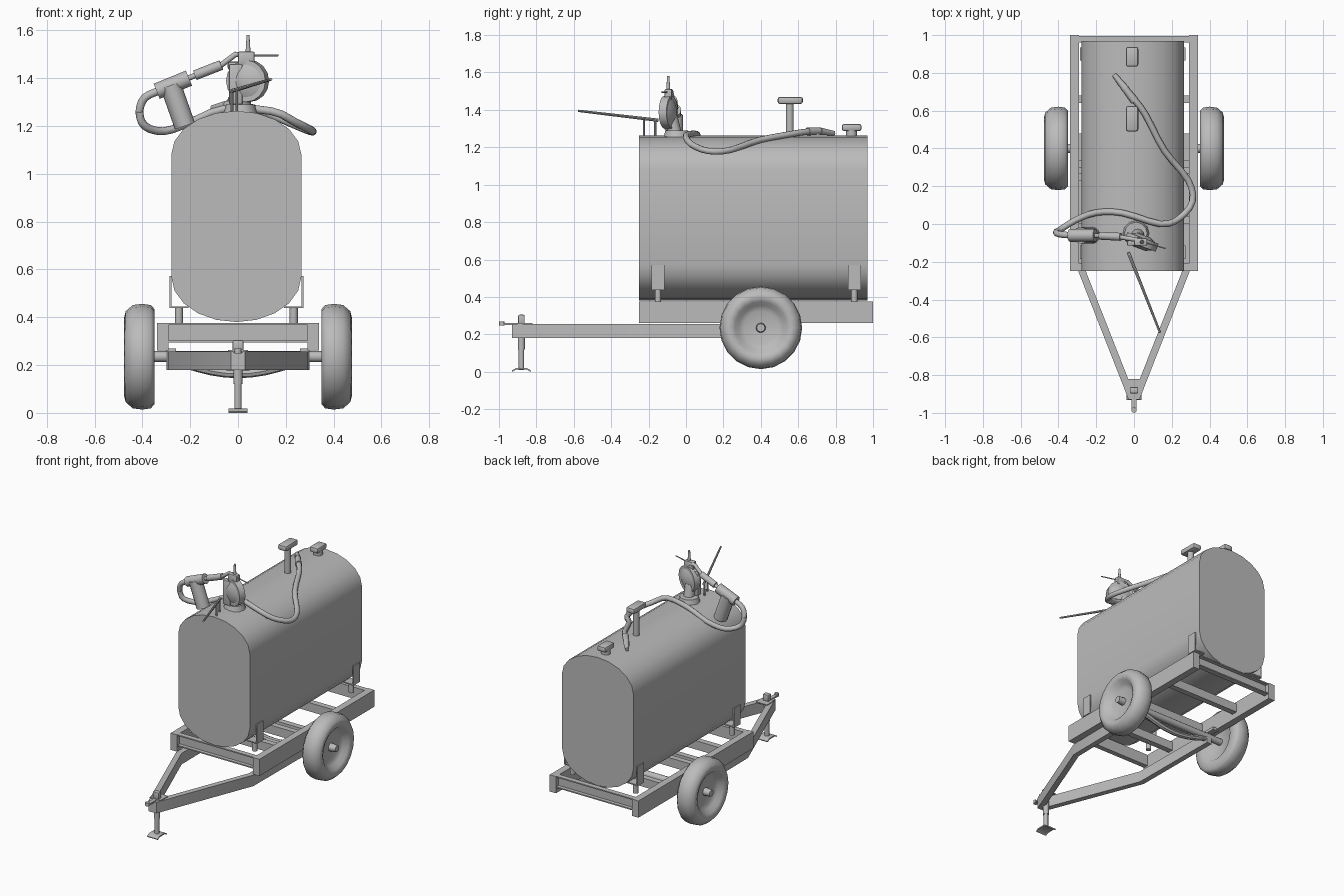
import bpy, bmesh
from math import pi, sin, cos
from mathutils import Vector

cube = bpy.data.objects.get("Cube")
if cube:
    bpy.data.objects.remove(cube, do_unlink=True)

grey = bpy.data.materials.new("plain grey")
grey.use_nodes = True
COLOUR = (0.5, 0.5, 0.5, 1)
grey.diffuse_color = COLOUR
grey.node_tree.nodes["Principled BSDF"].inputs["Base Color"].default_value = COLOUR


def finish(name, bm, angle=40):
    bmesh.ops.recalc_face_normals(bm, faces=bm.faces)
    mesh = bpy.data.meshes.new(name)
    bm.to_mesh(mesh)
    bm.free()
    obj = bpy.data.objects.new(name, mesh)
    bpy.context.collection.objects.link(obj)
    mesh.materials.append(grey)
    bpy.ops.object.select_all(action='DESELECT')
    obj.select_set(True)
    bpy.context.view_layer.objects.active = obj
    bpy.ops.object.shade_smooth_by_angle(angle=angle * pi / 180)
    return obj


def box(name, low, high, bevel=0):
    low, high = Vector(low), Vector(high)
    bm = bmesh.new()
    bmesh.ops.create_cube(bm, size=1)
    for v in bm.verts:
        v.co = (low + high) / 2 + v.co * (high - low)
    if bevel:
        bmesh.ops.bevel(bm, geom=bm.edges[:], offset=bevel, segments=2, affect='EDGES', profile=0.5)
    return finish(name, bm)


def rod(name, start, end, r1, r2=None, sides=12):
    start, end = Vector(start), Vector(end)
    axis = end - start
    bm = bmesh.new()
    bmesh.ops.create_cone(bm, cap_ends=True, segments=sides, radius1=r1,
                          radius2=r1 if r2 is None else r2, depth=axis.length)
    turn = axis.to_track_quat('Z', 'Y')
    for v in bm.verts:
        v.co = (start + end) / 2 + turn @ v.co
    return finish(name, bm)


def sweep(name, path, section):
    """Carry a closed (sideways, upward) section along a path of points."""
    path = [Vector(p) for p in path]
    bm = bmesh.new()
    rings = []
    for i, p in enumerate(path):
        ahead = path[min(i + 1, len(path) - 1)] - path[max(i - 1, 0)]
        side = ahead.cross(Vector((0, 0, 1))).normalized()
        up = side.cross(ahead).normalized()
        rings.append([bm.verts.new(p + side * a + up * b) for a, b in section])
    n = len(section)
    for a, b in zip(rings, rings[1:]):
        for i in range(n):
            bm.faces.new((a[i], a[(i + 1) % n], b[(i + 1) % n], b[i]))
    bm.faces.new(rings[0])
    bm.faces.new(rings[-1])
    return finish(name, bm)


def circle(r, n=10):
    return [(r * cos(2 * pi * i / n), r * sin(2 * pi * i / n)) for i in range(n)]


def rect(w, h):
    return [(-w, -h), (w, -h), (w, h), (-w, h)]


def smooth_path(points, steps=3):
    pts = [Vector(p) for p in points]
    pts = [pts[0]] + pts + [pts[-1]]
    out = []
    for a, b, c, d in zip(pts, pts[1:], pts[2:], pts[3:]):
        for k in range(steps):
            t = k / steps
            out.append(0.5 * (2 * b + (c - a) * t + (2 * a - 5 * b + 4 * c - d) * t * t
                              + (3 * b - a - 3 * c + d) * t ** 3))
    return out + [pts[-1]]


# Tank: upright slab with half-round top and bottom, extruded lengthwise
outline = [(0.272 * cos(pi * i / 10), 1.08 + 0.183 * sin(pi * i / 10)) for i in range(11)]
outline += [(-0.272 * cos(pi * i / 10), 0.57 - 0.19 * sin(pi * i / 10)) for i in range(11)]
bm = bmesh.new()
ends = [[bm.verts.new((x - 0.007, y, z)) for x, z in outline] for y in (-0.25, 0.97)]
for i in range(len(outline)):
    j = (i + 1) % len(outline)
    bm.faces.new((ends[0][i], ends[0][j], ends[1][j], ends[1][i]))
for end in ends:
    bm.faces.new(end)
finish("tank", bm)

# Frame: side rails, end channels opening outward and cross members
for s, side in ((1, "left"), (-1, "right")):
    box(side + "_rail", (s * 0.29, -0.25, 0.26), (s * 0.338, 1, 0.375))
for name, y, s in (("front", -0.245, 1), ("rear", 0.995, -1)):
    box(name + "_channel_web", (-0.29, y + s * 0.025, 0.295), (0.29, y + s * 0.035, 0.375))
    for z in (0.295, 0.367):
        box(name + "_channel_flange", (-0.29, y, z), (0.29, y + s * 0.03, z + 0.008))
for y in (0.02, 0.25, 0.32, 0.66):
    box("cross_member", (-0.29, y - 0.02, 0.3), (0.29, y + 0.02, 0.36))

# Drawbar: two arms that meet at the hitch and run back under the frame
for s, side in ((1, "left"), (-1, "right")):
    sweep(side + "_drawbar", [(s * 0.012, -0.92, 0.218), (s * 0.275, -0.25, 0.218),
                              (s * 0.28, 0.42, 0.218)], rect(0.019, 0.038))
    box(side + "_spring_mount", (s * 0.26, 0.32, 0.25), (s * 0.3, 0.48, 0.27))

# Hitch, coupler and jack stand
box("hitch_plate", (-0.042, -0.9, 0.255), (0.042, -0.82, 0.262))
box("hitch_nose", (-0.03, -0.93, 0.18), (0.03, -0.88, 0.255))
box("coupler_tongue", (-0.013, -0.99, 0.25), (0.013, -0.88, 0.26))
rod("coupler_eye", (0, -0.985, 0.248), (0, -0.985, 0.27), 0.014)
rod("jack_post", (0, -0.88, 0.01), (0, -0.88, 0.29), 0.015)
rod("jack_sleeve", (0, -0.88, 0.12), (0, -0.88, 0.25), 0.019)
box("jack_cap", (-0.022, -0.897, 0.255), (0.022, -0.863, 0.305), 0.006)
sweep("jack_foot", [(0, -0.93, 0.003), (0, -0.91, 0.015), (0, -0.85, 0.015), (0, -0.83, 0.003)],
      rect(0.04, 0.004))

# Axle and bowed support beneath it
rod("axle", (-0.44, 0.4, 0.235), (0.44, 0.4, 0.235), 0.023)
bow = [(0.28 * (i / 5 - 1), 0.4, 0.225 - 0.062 * cos(pi / 2 * (i / 5 - 1))) for i in range(11)]
sweep("axle_bow", bow, circle(0.018, 8))

# Wheels: radius and sideways position, turned round the axle
profile = [(0, 0.39), (0.1, 0.385), (0.14, 0.352), (0.2, 0.35), (0.216, 0.365), (0.221, 0.4),
           (0.216, 0.44), (0.19, 0.47), (0.165, 0.476), (0.14, 0.465), (0.12, 0.44),
           (0.09, 0.428), (0, 0.425)]
for s, side in ((1, "left"), (-1, "right")):
    bm = bmesh.new()
    line = [bm.verts.new((s * x, 0.4, 0.235 + r)) for r, x in profile]
    edges = [bm.edges.new(pair) for pair in zip(line, line[1:])]
    bmesh.ops.spin(bm, geom=line + edges, cent=(0, 0.4, 0.235), axis=(1, 0, 0),
                   angle=2 * pi, steps=20)
    bmesh.ops.remove_doubles(bm, verts=bm.verts, dist=0.0005)
    finish(side + "_wheel", bm, 60)
    rod(side + "_hub", (s * 0.41, 0.4, 0.235), (s * 0.474, 0.4, 0.235), 0.028, 0.022)

# Tank feet: post, flange and upright plate
for s in (1, -1):
    for y in (-0.15, 0.9):
        x = s * 0.24 - 0.007
        rod("foot_post", (x, y, 0.37), (x, y, 0.445), 0.017)
        box("foot_flange", (s * 0.2 - 0.007, y - 0.035, 0.438), (s * 0.28 - 0.007, y + 0.035, 0.446))
        box("foot_plate", (s * 0.272 - 0.007, y - 0.035, 0.438), (s * 0.28 - 0.007, y + 0.035, 0.572))

# Vent and filler cap on the tank top
rod("vent_stem", (-0.01, 0.555, 1.25), (-0.01, 0.555, 1.44), 0.021)
box("vent_cap", (-0.043, 0.49, 1.432), (0.023, 0.625, 1.47), 0.012)
rod("filler_neck", (-0.01, 0.885, 1.25), (-0.01, 0.885, 1.295), 0.03)
box("filler_cap", (-0.043, 0.833, 1.287), (0.023, 0.938, 1.325), 0.012)

# Hand pump: base, angled round body, spout and pins
rod("pump_flange", (0.01, -0.05, 1.255), (0.01, -0.05, 1.29), 0.07, 0.06)
rod("pump_neck", (0.02, -0.06, 1.28), (0.02, -0.08, 1.36), 0.035)
face = Vector((0.35, 0.94, 0)) * 0.022
middle = Vector((0.04, -0.095, 1.388))
rod("pump_body", middle - face, middle + face, 0.088, sides=16)
for s in (1, -1):
    rod("pump_cover", middle + face * s, middle + face * s * 1.7, 0.068, 0.035, 16)
box("pump_side", (-0.038, -0.115, 1.29), (0.02, -0.075, 1.46), 0.008)
box("pump_head", (0, -0.115, 1.455), (0.07, -0.075, 1.512), 0.008)
rod("pump_spike", (0.042, -0.095, 1.5), (0.042, -0.095, 1.58), 0.011, 0.006)
rod("pump_pin", (0.03, -0.09, 1.495), (0.168, -0.13, 1.495), 0.004, sides=6)

# Pump handle and its two supports
rod("pump_handle", (-0.03, -0.15, 1.345), (0.138, -0.575, 1.395), 0.009, 0.006, 8)
for x, y in ((-0.025, -0.165), (-0.005, -0.225)):
    rod("handle_support", (x, y, 1.25), (x, y, 1.355), 0.006, sides=8)

# Outlet pipe, meter block and filter canister
sweep("outlet_pipe", [(0.03, -0.085, 1.495), (-0.01, -0.08, 1.5), (-0.07, -0.07, 1.455),
                      (-0.22, -0.06, 1.395)], circle(0.012))
rod("outlet_grip", (-0.07, -0.068, 1.455), (-0.18, -0.062, 1.412), 0.021)
rod("meter_block", (-0.34, -0.06, 1.345), (-0.205, -0.06, 1.4), 0.034)
rod("filter_canister", (-0.282, -0.06, 1.37), (-0.222, -0.06, 1.2), 0.044)

# Hose draped over the tank, ending in a nozzle
hose = [(-0.33, -0.06, 1.347), (-0.39, -0.055, 1.318), (-0.412, -0.045, 1.26), (-0.39, -0.03, 1.2),
        (-0.31, 0.02, 1.178), (-0.2, 0.06, 1.215), (-0.06, 0.058, 1.27), (0.14, 0, 1.262),
        (0.24, 0.03, 1.215), (0.31, 0.12, 1.18), (0.285, 0.235, 1.185), (0.16, 0.39, 1.238),
        (0.06, 0.58, 1.274), (0, 0.66, 1.285)]
sweep("hose", smooth_path(hose), circle(0.017))
rod("nozzle_grip", (0.005, 0.65, 1.285), (-0.05, 0.72, 1.287), 0.022, 0.018)
rod("nozzle_spout", (-0.045, 0.715, 1.287), (-0.105, 0.79, 1.275), 0.02, 0.013)
